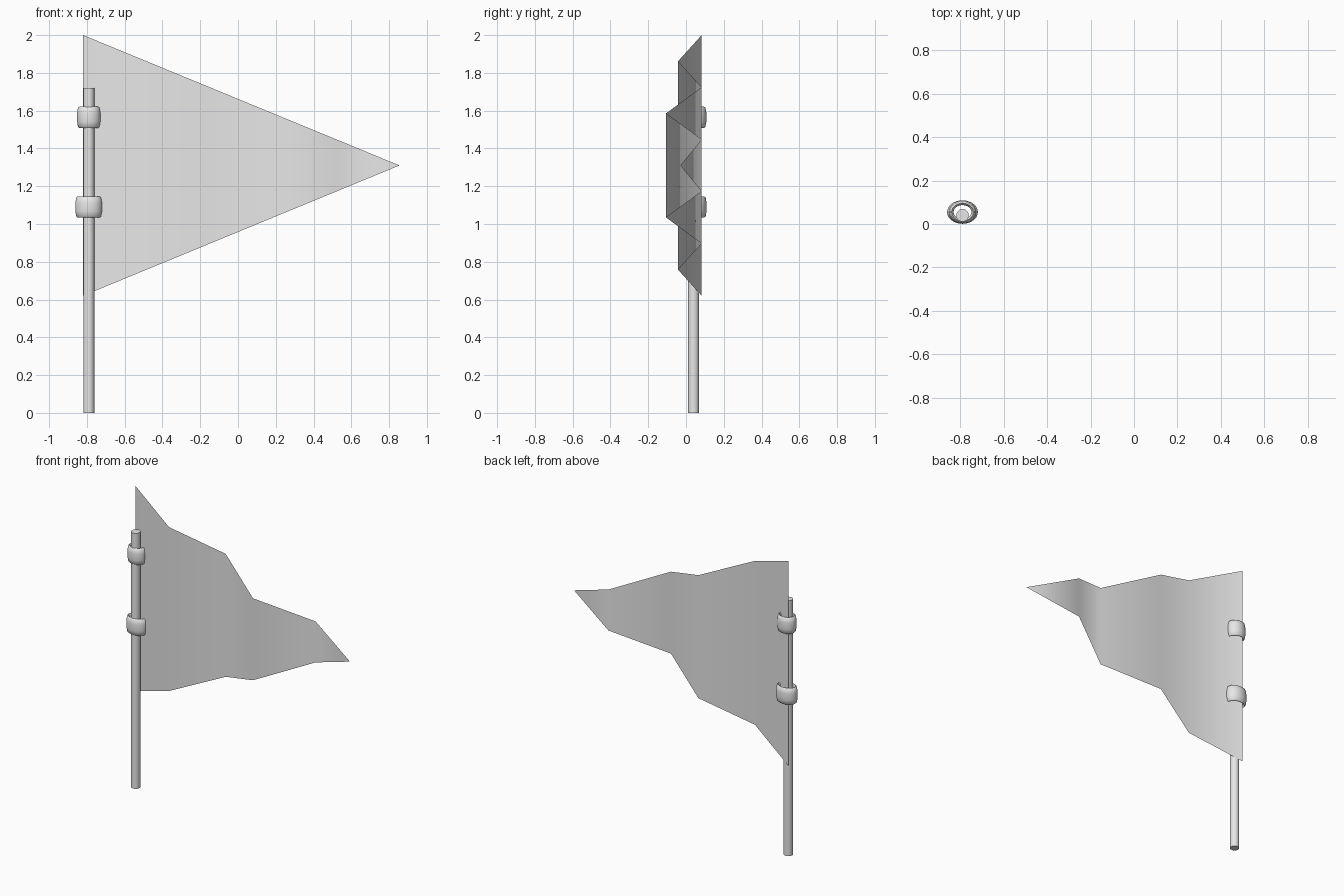
import bpy
import math

cube = bpy.data.objects.get("Cube")
if cube:
    bpy.data.objects.remove(cube, do_unlink=True)

# One plain grey for every part
grey = bpy.data.materials.new("light_grey")
grey.use_nodes = True
grey.diffuse_color = (0.8, 0.8, 0.8, 1)
grey.node_tree.nodes["Principled BSDF"].inputs["Base Color"].default_value = (0.8, 0.8, 0.8, 1)


def make_object(name, verts, faces, location=(0, 0, 0)):
    mesh = bpy.data.meshes.new(name)
    mesh.from_pydata(verts, [], faces)
    mesh.materials.append(grey)
    obj = bpy.data.objects.new(name, mesh)
    obj.location = location
    bpy.context.collection.objects.link(obj)
    return obj


def smooth(obj, angle):
    bpy.ops.object.select_all(action='DESELECT')
    obj.select_set(True)
    bpy.context.view_layer.objects.active = obj
    bpy.ops.object.shade_smooth_by_angle(angle=math.radians(angle))


# Pole
POLE_X, POLE_Y = -0.79, 0.04
bpy.ops.mesh.primitive_cylinder_add(vertices=20, radius=0.029, depth=1.72,
                                    location=(POLE_X, POLE_Y, 0.86))
pole = bpy.context.object
pole.name = "pole"
pole.data.materials.append(grey)
smooth(pole, 40)

# Pennant: a triangular sheet pleated in a zigzag along its length
LEFT, RIGHT, TIP_Z, HALF_HEIGHT = -0.82, 0.855, 1.31, 0.69
pleats = [0.083, -0.042, 0.083, -0.105, 0.083, -0.03]
verts, faces = [], []
last = len(pleats) - 1
for i, y in enumerate(pleats):
    t = i / last
    x = LEFT + (RIGHT - LEFT) * t
    half = HALF_HEIGHT * (1 - t)
    if i < last:
        verts += [(x, y, TIP_Z - half), (x, y, TIP_Z + half)]
    else:
        verts.append((x, y, TIP_Z))
for i in range(last - 1):
    a = 2 * i
    faces.append((a, a + 2, a + 3, a + 1))
faces.append((2 * last - 2, 2 * last, 2 * last - 1))
pennant = make_object("pennant", verts, faces)
smooth(pennant, 180)


# Oval bands that tie the pennant to the pole
def make_band(name, z, rx, ry, height, sides=28):
    h = height / 2
    # (inset from the outer surface, height) around the band's section
    section = [(0.021, -h * 0.8), (0.012, -h), (0.005, -h * 0.9), (0, -h * 0.4),
               (0, h * 0.4), (0.005, h * 0.9), (0.012, h), (0.021, h * 0.8)]
    n = len(section)
    verts, faces = [], []
    for i in range(sides):
        a = math.tau * i / sides
        for inset, dz in section:
            verts.append(((rx - inset) * math.cos(a), (ry - inset) * math.sin(a), dz))
        for j in range(n):
            k, ni = (j + 1) % n, (i + 1) % sides
            faces.append((i * n + j, ni * n + j, ni * n + k, i * n + k))
    band = make_object(name, verts, faces, (POLE_X, 0.055, z))
    smooth(band, 50)


make_band("lower_band", 1.09, 0.071, 0.054, 0.112)
make_band("upper_band", 1.565, 0.062, 0.053, 0.112)
